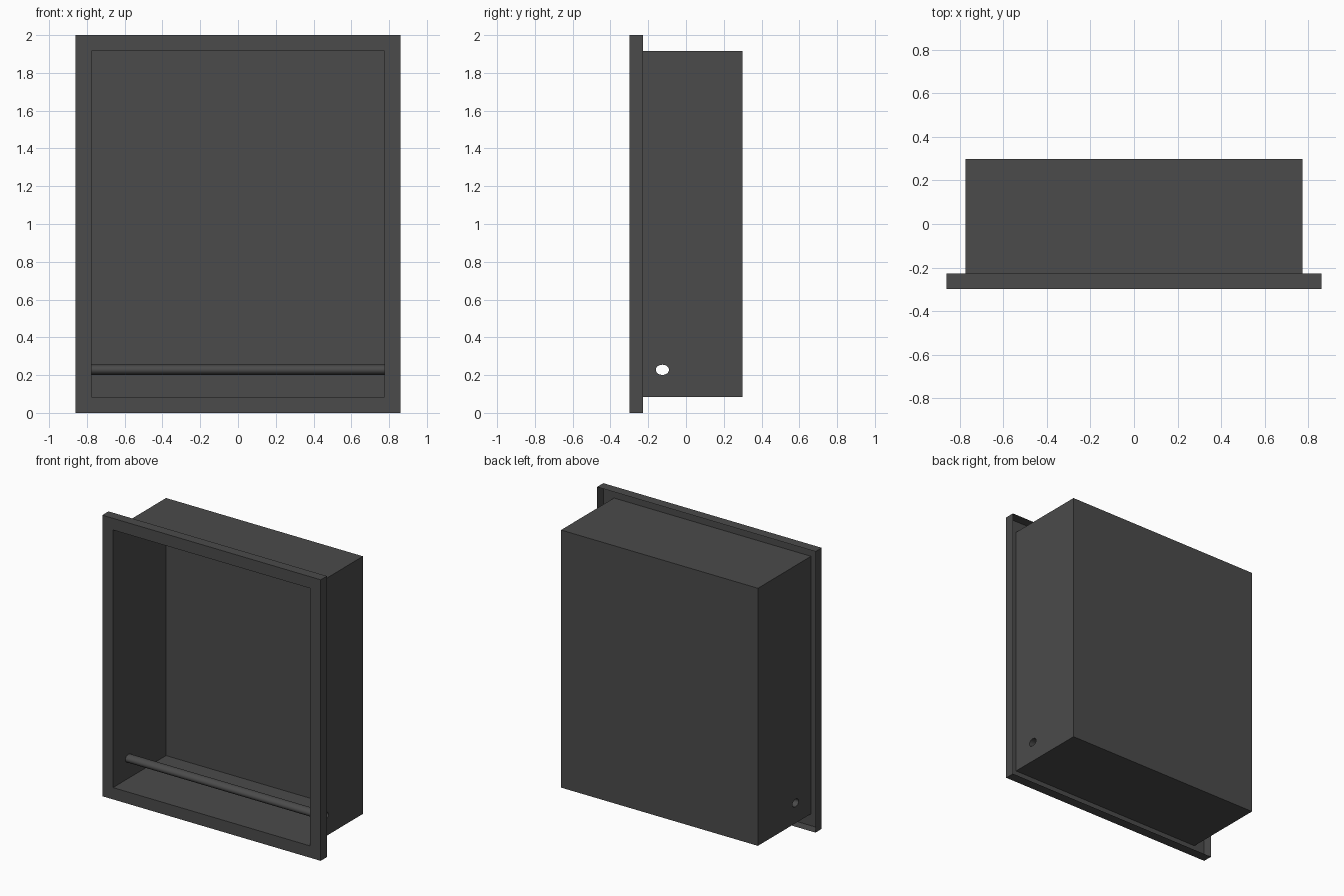
import bpy, bmesh, math

if "Cube" in bpy.data.objects:
    bpy.data.objects.remove(bpy.data.objects["Cube"])

# Main dimensions
FX, BX = 0.86, 0.775            # half widths of frame and box
Z0, Z1 = 0.084, 1.917           # box bottom and top
YF, YL, YB = -0.298, -0.228, 0.298   # front, lip back edge, box back
RY, RZ, CY, CZ = 0.035, 0.027, -0.125, 0.228   # rail cross-section
N = 32

metal = bpy.data.materials.new("dark_grey_metal")
metal.diffuse_color = (0.07, 0.07, 0.07, 1)
metal.use_nodes = True
metal.node_tree.nodes["Principled BSDF"].inputs["Base Color"].default_value = metal.diffuse_color


def finish(name, bm, smooth=False):
    bmesh.ops.remove_doubles(bm, verts=bm.verts, dist=1e-5)
    bmesh.ops.recalc_face_normals(bm, faces=bm.faces)
    me = bpy.data.meshes.new(name)
    bm.to_mesh(me)
    bm.free()
    me.materials.append(metal)
    for p in me.polygons:
        p.use_smooth = smooth
    ob = bpy.data.objects.new(name, me)
    bpy.context.collection.objects.link(ob)
    return ob


def face(bm, pts):
    return bm.faces.new([bm.verts.new(p) for p in pts])


def rect(hx, z0, z1, y):
    return [(-hx, y, z0), (hx, y, z0), (hx, y, z1), (-hx, y, z1)]


def ring(x):
    # oval hole outline, starting toward the lower front corner
    angs = [math.radians(225) + 2 * math.pi * i / N for i in range(N)]
    return [(x, CY + RY * math.cos(a), CZ + RZ * math.sin(a)) for a in angs]


def bridge(bm, a, b):
    n = len(a)
    for i in range(n):
        j = (i + 1) % n
        face(bm, [a[i], a[j], b[j], b[i]])


# Sheet-metal box, open at the front, with an oval hole in each side
bm = bmesh.new()
front, back = rect(BX, Z0, Z1, YF), rect(BX, Z0, Z1, YB)
face(bm, back)
for i in (0, 2):
    face(bm, [front[i], front[i + 1], back[i + 1], back[i]])
for x in (-BX, BX):
    corners = [(x, YF, Z0), (x, YB, Z0), (x, YB, Z1), (x, YF, Z1)]
    hole = ring(x)
    q = N // 4
    for k in range(4):
        arc = [hole[(k * q + i) % N] for i in range(q + 1)]
        face(bm, [corners[k], corners[(k + 1) % 4]] + arc[::-1])
finish("recessed_box", bm)

# Front frame: flat border with a folded lip, hollow behind
bm = bmesh.new()
outer = rect(FX, 0, 2, YF)
bridge(bm, outer, front)
bridge(bm, outer, rect(FX, 0, 2, YL))
finish("front_frame", bm)

# Hollow cross rail, open at both ends
bm = bmesh.new()
bridge(bm, ring(-BX), ring(BX))
finish("cross_rail", bm, smooth=True)
